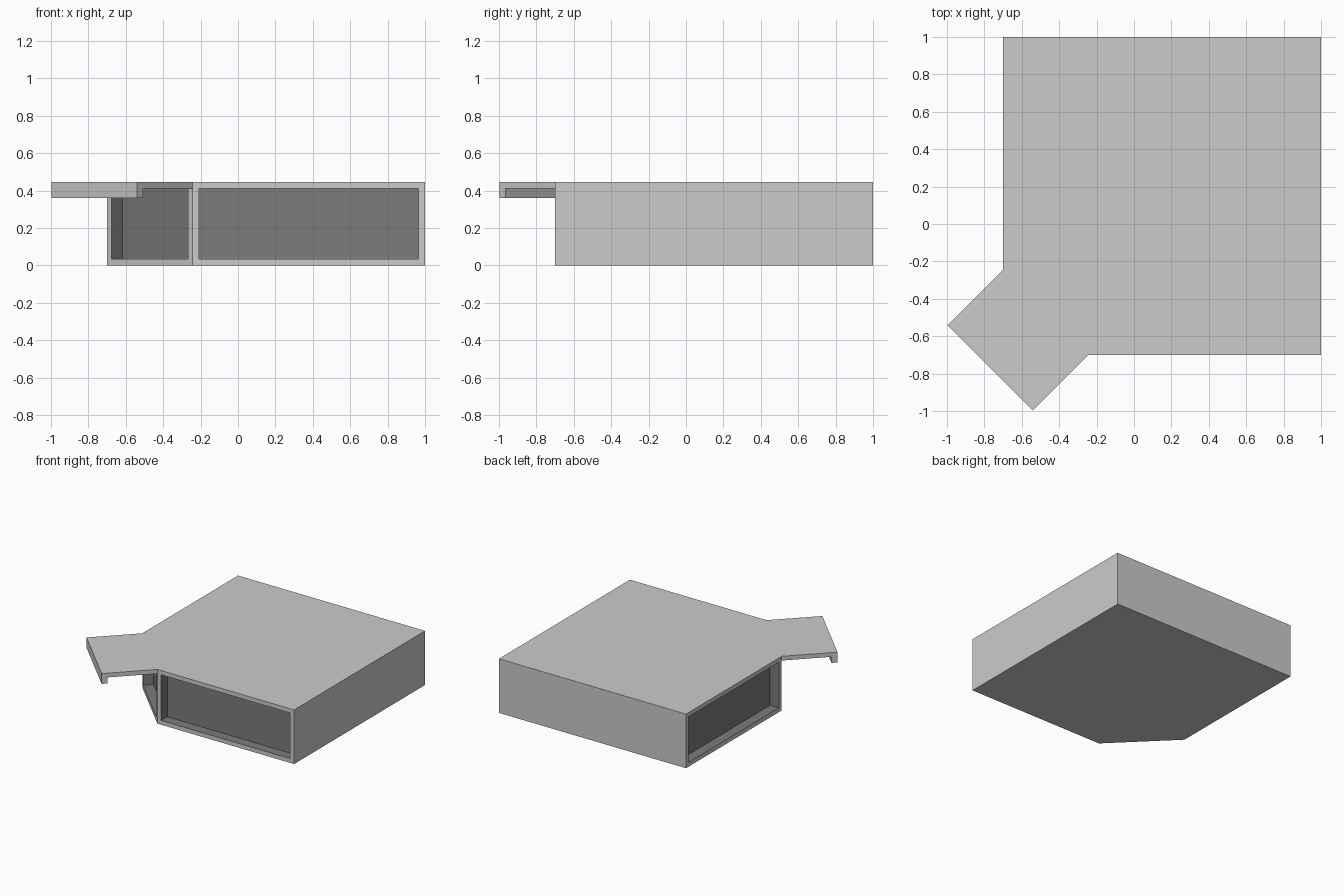
import bpy, bmesh
from mathutils import Vector

if "Cube" in bpy.data.objects:
    bpy.data.objects.remove(bpy.data.objects["Cube"])

H = 0.445       # overall height
RIM = 0.035     # window frame and canopy thickness
DEPTH = 0.08    # window recess depth
A, B = Vector((-0.70, -0.243, 0)), Vector((-0.243, -0.70, 0))   # cut corner
OUT = Vector((-0.298, -0.298, 0))                               # canopy reach


def finish(name, bm, mats=()):
    mesh = bpy.data.meshes.new(name)
    bm.to_mesh(mesh)
    bm.free()
    for m in mats:
        mesh.materials.append(m)
    obj = bpy.data.objects.new(name, mesh)
    bpy.context.collection.objects.link(obj)
    return obj


frame_mat = bpy.data.materials.new("light_grey")
frame_mat.diffuse_color = (0.8, 0.8, 0.8, 1)
frame_mat.use_nodes = True
frame_mat.node_tree.nodes["Principled BSDF"].inputs["Base Color"].default_value = frame_mat.diffuse_color
glass_mat = bpy.data.materials.new("dark_glass")
glass_mat.diffuse_color = (0.2, 0.2, 0.2, 1)
glass_mat.use_nodes = True
glass_mat.node_tree.nodes["Principled BSDF"].inputs["Base Color"].default_value = glass_mat.diffuse_color

# Building: five-sided prism with recessed windows on front, left and cut corner
bm = bmesh.new()
plan = [A, B, Vector((1, -0.70, 0)), Vector((1, 1, 0)), Vector((-0.70, 1, 0))]
base = bm.faces.new([bm.verts.new(p) for p in plan])
ext = bmesh.ops.extrude_face_region(bm, geom=[base], use_keep_orig=True)
top = [v for v in ext["geom"] if isinstance(v, bmesh.types.BMVert)]
bmesh.ops.translate(bm, verts=top, vec=(0, 0, H))
bmesh.ops.recalc_face_normals(bm, faces=bm.faces)
bm.normal_update()
windows = [f for f in bm.faces if f.normal.x < -0.5 or f.normal.y < -0.5]
bmesh.ops.inset_individual(bm, faces=windows, thickness=RIM, use_even_offset=True)
for f in windows:
    f.material_index = 1
bm.normal_update()
jambs = bmesh.ops.inset_individual(bm, faces=windows, thickness=0, depth=-DEPTH)
for f in jambs["faces"]:
    f.material_index = 1
finish("building", bm, (frame_mat, glass_mat))

# Entrance canopy: slab with a hanging lip, profile swept along the cut corner
bm = bmesh.new()
lip = 1 - 0.032 / 0.298
profile = [(0, H), (1, H), (1, 0.36), (lip, 0.36), (lip, H - RIM), (0, H - RIM)]
ends = [[bm.verts.new(p + OUT * t + Vector((0, 0, z))) for t, z in profile]
        for p in (A, B)]
for ring in ends:
    bm.faces.new(ring)
for i in range(len(profile) - 1):
    bm.faces.new((ends[0][i], ends[0][i + 1], ends[1][i + 1], ends[1][i]))
bmesh.ops.recalc_face_normals(bm, faces=bm.faces)
finish("canopy", bm, (frame_mat,))
